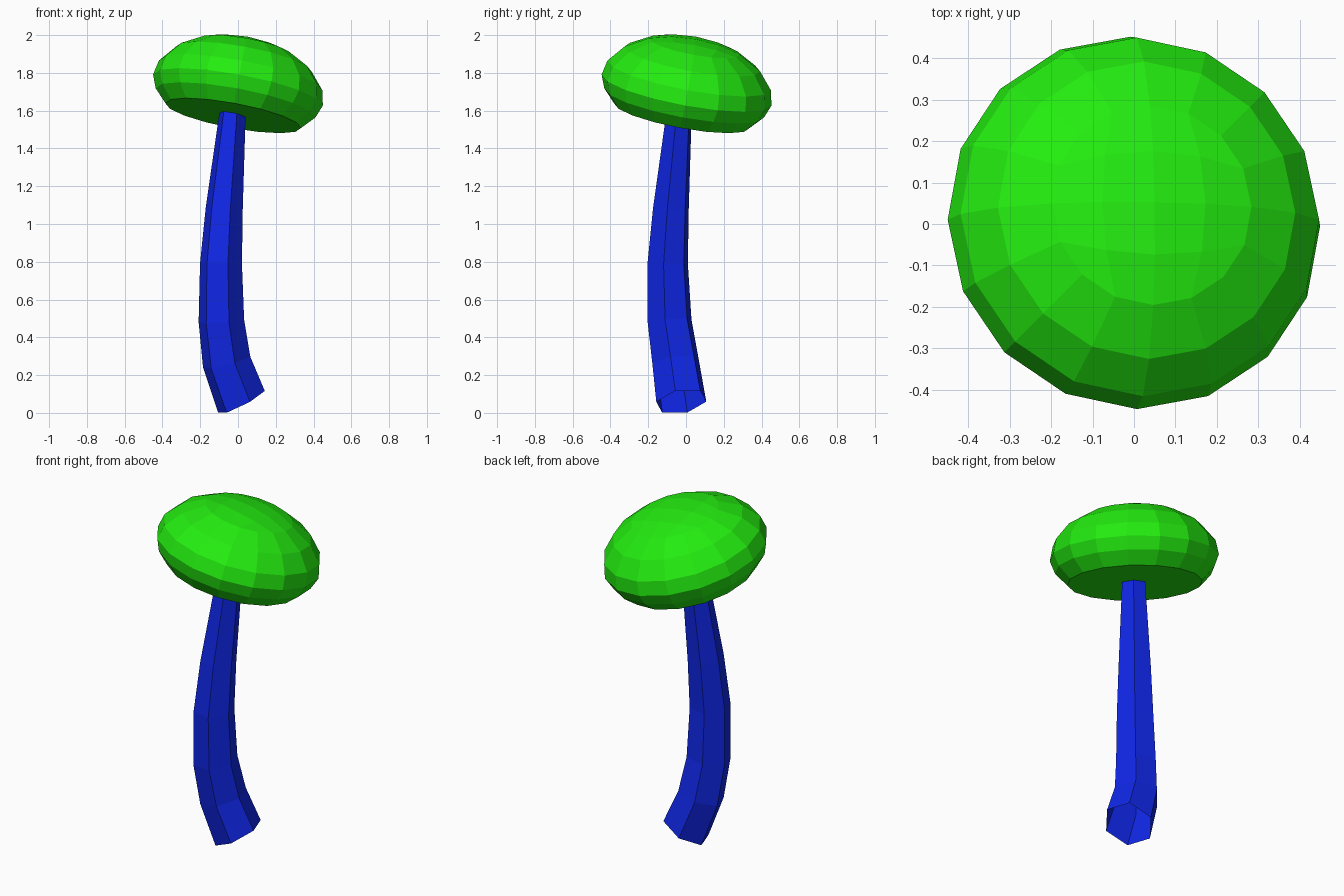
import bpy, bmesh
from math import cos, sin, radians, tau
from mathutils import Vector

if "Cube" in bpy.data.objects:
    bpy.data.objects.remove(bpy.data.objects["Cube"])

UP = Vector((0, 0, 1))


def finish(name, bm, color):
    mesh = bpy.data.meshes.new(name)
    bmesh.ops.recalc_face_normals(bm, faces=bm.faces)
    bm.to_mesh(mesh)
    bm.free()
    mat = bpy.data.materials.new(name + "_color")
    mat.diffuse_color = color
    mat.use_nodes = True
    mat.node_tree.nodes["Principled BSDF"].inputs["Base Color"].default_value = mat.diffuse_color
    mesh.materials.append(mat)
    bpy.context.collection.objects.link(bpy.data.objects.new(name, mesh))


def ring(bm, center, normal, radius, sides, start=0.0, height=0.0):
    """Circle of vertices around center, facing along normal."""
    turn = UP.rotation_difference(normal)
    return [bm.verts.new(center + turn @ Vector((radius * cos(start + tau * i / sides),
                                                 radius * sin(start + tau * i / sides), height)))
            for i in range(sides)]


def bridge(bm, a, b):
    n = len(a)
    for i in range(n):
        bm.faces.new((a[i], a[(i + 1) % n], b[(i + 1) % n], b[i]))


# Stem: tapered open hexagonal tube swept along a bent path (x, y, z, radius)
path = [(0.018, -0.025, 0.059, 0.14), (-0.06, -0.055, 0.27, 0.131),
        (-0.088, -0.087, 0.487, 0.123), (-0.09, -0.097, 0.79, 0.113),
        (-0.073, -0.08, 1.08, 0.1), (-0.026, -0.034, 1.62, 0.069)]
points = [Vector(p[:3]) for p in path]
bm = bmesh.new()
rings = []
for i, p in enumerate(points):
    before = (p - points[i - 1]).normalized() if i else Vector((-0.45, -0.16, 0.88))
    after = (points[i + 1] - p).normalized() if i and i + 1 < len(points) else before
    rings.append(ring(bm, p, (before + after).normalized(), path[i][3], 6, radians(49)))
for a, b in zip(rings, rings[1:]):
    bridge(bm, a, b)
finish("stem", bm, (0.005, 0.02, 0.8, 1))

# Cap: tilted dome with a flat underside, 16 sides, quad grid on the crown
center = Vector((0.006, 0.009, 1.743))
tilt = Vector((0.18, 0.18, 0.967)).normalized()
profile = [(0.245, 0.203), (0.365, 0.135), (0.44, 0.045),
           (0.457, -0.035), (0.43, -0.105), (0.365, -0.175)]
bm = bmesh.new()
rings = [ring(bm, center, tilt, r, 16, 0, h) for r, h in profile]
for a, b in zip(rings, rings[1:]):
    bridge(bm, a, b)
bm.faces.new(rings[-1])

# Crown: inner 2x2 square inside the first ring
edge = rings[0]
sides = ring(bm, center, tilt, 0.127, 4, 0, 0.234)
corners = ring(bm, center, tilt, 0.165, 4, tau / 8, 0.226)
pole = bm.verts.new(center + tilt * 0.243)
for k in range(4):
    s, c, t, e = sides[k], corners[k], sides[(k + 1) % 4], 4 * k
    bm.faces.new((pole, s, c, t))
    bm.faces.new((s, edge[e], edge[e + 1], c))
    bm.faces.new((c, edge[e + 1], edge[e + 2], edge[e + 3]))
    bm.faces.new((c, edge[e + 3], edge[(e + 4) % 16], t))
finish("cap", bm, (0.017, 0.84, 0.005, 1))
